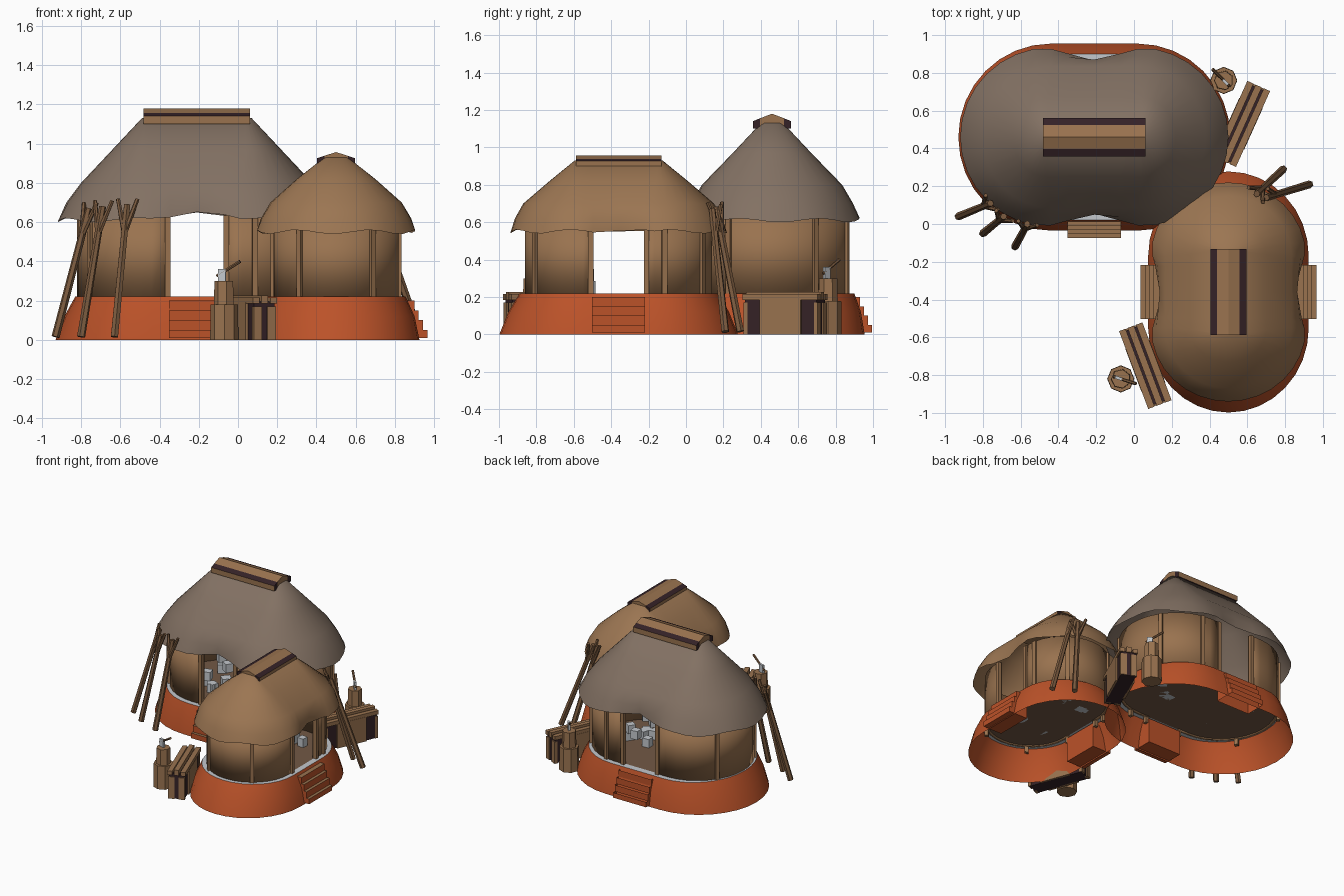
import bpy, bmesh, math, random
from mathutils import Matrix, Vector

if "Cube" in bpy.data.objects:
    bpy.data.objects.remove(bpy.data.objects["Cube"])

random.seed(4)


def material(name, rgb):
    m = bpy.data.materials.new(name)
    m.diffuse_color = (*rgb, 1)
    m.use_nodes = True
    m.node_tree.nodes["Principled BSDF"].inputs["Base Color"].default_value = m.diffuse_color
    return m


CLAY = material("orange clay", (0.50, 0.085, 0.022))
TAN = material("tan wood", (0.32, 0.17, 0.078))
THATCH_B = material("tan thatch", (0.33, 0.18, 0.085))
THATCH_A = material("grey thatch", (0.225, 0.165, 0.125))
DARK = material("dark wood", (0.035, 0.016, 0.02))
POLE = material("pole brown", (0.20, 0.105, 0.05))
FLOOR = material("floor brown", (0.17, 0.10, 0.06))
GREY = material("light grey", (0.55, 0.58, 0.61))


def mesh(name, verts, faces, mats, M=Matrix(), rule=None, smooth=False):
    me = bpy.data.meshes.new(name)
    me.from_pydata(verts, [], faces)
    bm = bmesh.new()
    bm.from_mesh(me)
    bmesh.ops.recalc_face_normals(bm, faces=bm.faces)
    for f in bm.faces:
        f.smooth = smooth
        if rule:
            f.material_index = rule(f)
    bm.to_mesh(me)
    bm.free()
    for m in mats:
        me.materials.append(m)
    ob = bpy.data.objects.new(name, me)
    bpy.context.collection.objects.link(ob)
    ob.matrix_world = M
    return ob


def box(name, lo, hi, mats, M=Matrix(), rule=None):
    v = [(x, y, z) for x in (lo[0], hi[0]) for y in (lo[1], hi[1]) for z in (lo[2], hi[2])]
    f = [(0, 1, 3, 2), (4, 6, 7, 5), (0, 4, 5, 1), (2, 3, 7, 6), (0, 2, 6, 4), (1, 5, 7, 3)]
    return mesh(name, v, f, mats, M, rule)


def rod(name, a, b, r1, r2, mat, sides=6):
    a, b = Vector(a), Vector(b)
    q = (b - a).to_track_quat('Z', 'Y')
    v = []
    for p, r in ((a, r1), (b, r2)):
        for i in range(sides):
            t = 2 * math.pi * i / sides
            v.append(p + q @ Vector((r * math.cos(t), r * math.sin(t), 0)))
    f = [(i, (i + 1) % sides, (i + 1) % sides + sides, i + sides) for i in range(sides)]
    f += [tuple(range(sides)), tuple(range(sides, 2 * sides))]
    return mesh(name, v, f, [mat])


DOOR, ARC = 0.137, 16


def outline(hl, hw, s, z):
    """Long rounded plan outline with extra points at the door sides."""
    side = [DOOR, 0.0, -DOOR]
    arc = [-math.pi / 2 + math.pi * i / ARC for i in range(ARC + 1)]
    right = [(s + (hl - s) * math.cos(t), hw * math.sin(t), z) for t in arc]
    half = right + [(x, hw, z) for x in side]
    return half + [(-x, -y, z) for x, y, z in half]


def loft(rings):
    n = len(rings[0])
    v = [p for r in rings for p in r]
    f = [(k * n + i, k * n + (i + 1) % n, (k + 1) * n + (i + 1) % n, (k + 1) * n + i)
         for k in range(len(rings) - 1) for i in range(n)]
    return v, f, n


def hut(tag, M, s, base, wall, roof, thatch, dip, lift, cap, open_back):
    # clay base, open underneath
    v, f, n = loft([outline(*p[:2], s, p[2]) for p in base])
    mesh(tag + "_base", v, f, [CLAY], M, smooth=True)
    # floor with pale rim
    top, (wl, ww, wz) = base[-1], wall
    v, f, n = loft([outline(top[0], top[1], s, 0.22), outline(wl - 0.01, ww - 0.01, s, 0.22)])
    mesh(tag + "_floor", v, f + [tuple(range(n, 2 * n))], [GREY, FLOOR], M,
         rule=lambda g: int(len(g.verts) > 4))
    # walls with two doorways
    v, f, n = loft([outline(wl, ww, s, 0.215), outline(wl, ww, s, wz)])
    gap = lambda g: all(abs(v[i][0]) < DOOR + 0.001 for i in g)
    ob = mesh(tag + "_wall", v, [g for g in f if not gap(g)], [TAN], M, smooth=True)
    sol = ob.modifiers.new("thickness", 'SOLIDIFY')
    sol.thickness = 0.02
    # door jambs and wall posts
    spots = [(x, y * ww, 0) for x in (-DOOR - 0.012, DOOR + 0.012) for y in (1, -1)]
    for a in (35, 80, 145, 215, 280, 325):
        t = math.radians(a)
        spots.append((math.copysign(s, math.cos(t)) + (wl - s) * math.cos(t), ww * math.sin(t), t))
    for x, y, t in spots:
        box(tag + "_post", (-0.014, -0.014, 0.17), (0.014, 0.014, wz - 0.005), [TAN],
            M @ Matrix.Translation((x, y, 0)) @ Matrix.Rotation(t, 4, 'Z'))
    # thatched roof, wavy eave cut back above the doors
    rings = [outline(*p[:2], s + p[3], p[2]) for p in roof]
    for k, fade in ((0, 1), (1, 0.35)):
        for i, (x, y, z) in enumerate(rings[k]):
            d = max(0, 1 - abs(x) / (s + 0.03)) * fade
            wave = 0.011 * math.sin(i * 1.3) * (k == 0)
            rings[k][i] = (x, y - math.copysign(dip * d, y), z + lift * d + wave)
    v, f, n = loft(rings)
    mesh(tag + "_roof", v, f + [tuple(range(len(v) - n, len(v)))], [thatch], M, smooth=True)
    # ridge cap with dark edges
    L, W, z0, z1 = cap
    h = z1 - z0
    prof = [(-W, z0), (-W, z0 + 0.5 * h), (-W * 0.62, z0 + 0.7 * h), (0, z1),
            (W * 0.62, z0 + 0.7 * h), (W, z0 + 0.5 * h), (W, z0), (W * 0.62, z0), (-W * 0.62, z0)]
    v = [(x, y, z) for x in (-L, L) for y, z in prof]
    f = []
    for a, b in ((0, 1), (1, 2), (2, 3), (3, 4), (4, 5), (5, 6), (6, 7), (7, 8), (8, 0)):
        f.append((a, b, b + 9, a + 9))
    for o in (0, 9):
        f += [(o, o + 1, o + 2, o + 8), (o + 8, o + 2, o + 3, o + 4, o + 7), (o + 7, o + 4, o + 5, o + 6)]

    def edge_rule(g):
        return int(abs(g.calc_center_median().y) > W * 0.7 and abs(g.normal.y) < 0.95)
    mesh(tag + "_ridge_cap", v, f, [TAN, DARK], M, edge_rule)
    # entrance steps on both long sides
    bw = base[0][1]
    for side in (0, 1):
        R = M @ Matrix.Rotation(math.pi * side, 4, 'Z')
        for i in range(4):
            mats = [CLAY, CLAY if (open_back and not side) else TAN]
            st = box(tag + "_step", (-0.142, bw - 0.12, i * 0.05 + 0.01 * (i == 0)),
                     (0.142, bw + 0.04 - i * 0.022, (i + 1) * 0.05), mats, R,
                     rule=lambda g: int(g.normal.z > 0.9))
            if open_back and not side:
                bm = bmesh.new()
                bm.from_mesh(st.data)
                bmesh.ops.delete(bm, geom=[g for g in bm.faces if abs(g.normal.z) > 0.9],
                                 context='FACES')
                bm.to_mesh(st.data)
                bm.free()
    # grey blocks stored inside
    for sx in (-1, 1):
        for i in range(9):
            x = sx * random.uniform(0.17, wl * 0.62)
            y = random.uniform(-0.55, 0.55) * ww
            r, z = random.uniform(0.025, 0.035), 0.22 + 0.065 * (i // 5)
            box(tag + "_stored_block", (-r, -r, 0), (r, r, 0.066), [GREY],
                M @ Matrix.Translation((x, y, z)) @ Matrix.Rotation(random.random() * 3, 4, 'Z'))


hut("large_hut", Matrix.Translation((-0.21, 0.46, 0)), 0.23,
    [(0.72, 0.495, 0.0), (0.675, 0.475, 0.12), (0.62, 0.44, 0.22)], (0.61, 0.40, 0.64),
    [(0.71, 0.475, 0.61, 0), (0.665, 0.435, 0.70, 0), (0.59, 0.375, 0.80, 0),
     (0.43, 0.21, 0.97, 0.02), (0.28, 0.06, 1.13, 0.02)],
    THATCH_A, 0.07, 0.05, (0.272, 0.102, 1.10, 1.18), True)
hut("small_hut", Matrix.Translation((0.5, -0.36, 0)) @ Matrix.Rotation(math.pi / 2, 4, 'Z'), 0.19,
    [(0.638, 0.425, 0.0), (0.59, 0.40, 0.12), (0.53, 0.355, 0.22)], (0.50, 0.32, 0.59),
    [(0.58, 0.41, 0.55, 0), (0.555, 0.385, 0.62, 0), (0.51, 0.335, 0.70, 0),
     (0.37, 0.20, 0.82, 0.01), (0.235, 0.06, 0.93, 0.03)],
    THATCH_B, 0.06, 0.012, (0.228, 0.096, 0.895, 0.957), False)


# firewood stacks: dark core with planks on top and sides
def stack(x, y, ang):
    M = Matrix.Translation((x, y, 0)) @ Matrix.Rotation(ang, 4, 'Z')
    box("firewood_core", (-0.21, -0.055, 0), (0.21, 0.055, 0.195), [DARK], M)
    for i in range(3):
        c = -0.048 + 0.048 * i
        box("firewood_top_plank", (-0.22, c - 0.018, 0.185), (0.22, c + 0.018, 0.215 + 0.012 * (i == 1)), [TAN], M)
    for sy in (-1, 1):
        lo, hi = sorted((sy * 0.05, sy * 0.068))
        box("firewood_side_panel", (-0.12, lo, 0), (0.12, hi, 0.19), [TAN], M)
        for sx in (-1, 1):
            a, b = sorted((sx * 0.195, sx * 0.218))
            c, d = sorted((sy * 0.015, sy * 0.06))
            box("firewood_end_board", (a, c, 0), (b, d, 0.17), [TAN], M)


stack(0.06, -0.75, math.atan2(-0.40, 0.15))
stack(0.57, 0.53, math.atan2(0.40, 0.18))


# chopping blocks with an axe
def chopping_block(x, y, dx, dy):
    rod("chopping_block", (x, y, 0), (x, y, 0.18), 0.072, 0.07, TAN, 8)
    rod("log_on_block", (x, y, 0.18), (x, y, 0.30), 0.053, 0.05, TAN, 7)
    a = Vector((x - 0.04 * dx, y - 0.04 * dy, 0.325))
    rod("axe_handle", a, a + Vector((0.125 * dx, 0.125 * dy, 0.075)), 0.008, 0.009, POLE)
    M = Matrix.Translation((x - 0.01 * dx, y - 0.01 * dy, 0.335)) @ Matrix.Rotation(math.atan2(dy, dx), 4, 'Z')
    box("axe_head", (-0.022, -0.008, -0.04), (0.018, 0.008, 0.025), [GREY], M)


chopping_block(-0.07, -0.82, 0.95, -0.3)
chopping_block(0.475, 0.76, -0.7, 0.7)


# forked poles leaning against the eaves
def forked_pole(a, b, spread):
    a, b = Vector(a), Vector(b)
    rod("leaning_pole", a, b, 0.021, 0.018, POLE)
    d = (b - a).normalized()
    across = Vector((spread[0], spread[1], 0))
    k = a.lerp(b, 0.78)
    for sgn in (-1, 1):
        rod("pole_fork", k, k + d * 0.18 + across * 0.055 * sgn, 0.014, 0.011, POLE)


forked_pole((-0.93, 0.04, 0.015), (-0.76, 0.11, 0.67), (0.6, -0.7))
forked_pole((-0.80, -0.05, 0.015), (-0.69, 0.04, 0.68), (0.8, -0.5))
forked_pole((-0.63, -0.12, 0.015), (-0.565, 0.0, 0.69), (0.9, -0.2))
forked_pole((0.93, 0.21, 0.015), (0.70, 0.14, 0.67), (0.3, 0.9))
forked_pole((0.79, 0.29, 0.015), (0.65, 0.16, 0.68), (0.7, -0.7))
